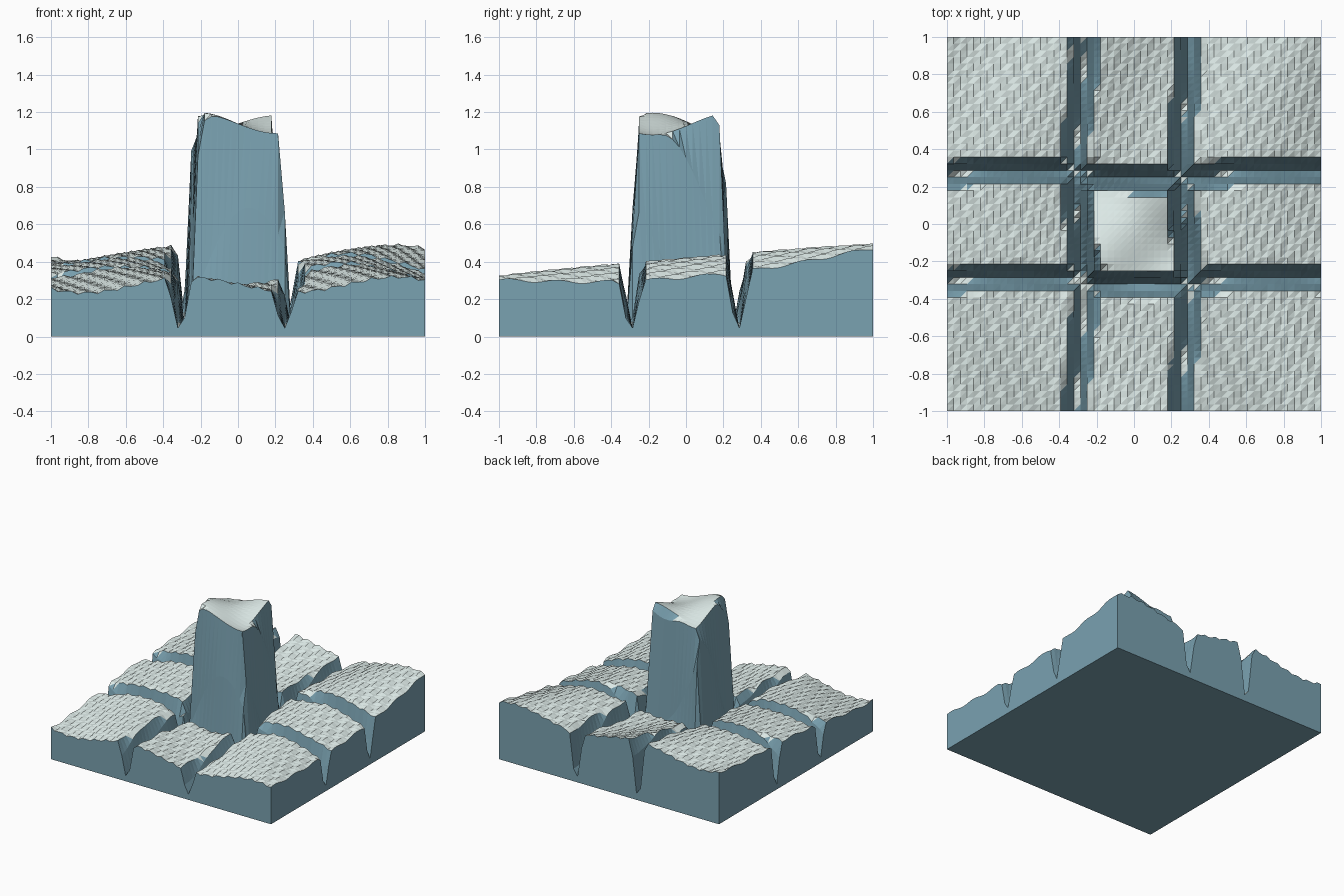
import bpy, bmesh
from math import sin, cos

if "Cube" in bpy.data.objects:
    bpy.data.objects.remove(bpy.data.objects["Cube"])

N = 56                      # grid cells per side
STEP = 2 / N


def ground(x, y):
    # sloping ground with a broad wave and fine shingle-like ripple
    wave = 0.045 * cos(5.3 * (x + 0.28) + 1.8 * (1 - y * y))
    ripple = 0.009 * sin(62 * x + 24 * y)
    return 0.362 + 0.02 * x - 0.035 * x * abs(x) ** 3 + 0.085 * y + wave + ripple


def groove_offsets(x, y):
    # signed distances to the four winding groove centre lines
    left = x - (-0.288 - 0.025 * cos(4.7 * (y - 0.28)))
    right = x - (0.272 + 0.025 * cos(4.7 * (y + 0.35)))
    back = y - (0.265 - 0.025 * cos(4.5 * (x - 0.1)))
    front = y - (-0.305 - 0.025 * cos(4.6 * (x - 0.07)))
    return left, right, back, front


def height(x, y):
    left, right, back, front = groove_offsets(x, y)
    inside = left > 0 and right < 0 and back < 0 and front > 0
    # saddle-shaped tower top in the middle cell, ground elsewhere
    saddle = 1.138 + 0.06 * sin(7.5 * x) * sin(7.5 * (y - 0.03))
    top = saddle if inside else ground(x, y)
    d = min(abs(v) for v in (left, right, back, front))
    t = min(max((d - 0.008) / 0.064, 0), 1)
    return 0.045 + (top - 0.045) * t * t * (3 - 2 * t)


def material(name, color):
    mat = bpy.data.materials.new(name)
    mat.diffuse_color = color
    mat.use_nodes = True
    mat.node_tree.nodes["Principled BSDF"].inputs["Base Color"].default_value = mat.diffuse_color
    return mat


bm = bmesh.new()

# top surface: height grid split into triangles
grid = []
for j in range(N + 1):
    y = -1 + j * STEP
    grid.append([bm.verts.new((-1 + i * STEP, y, height(-1 + i * STEP, y)))
                 for i in range(N + 1)])
for j in range(N):
    for i in range(N):
        a, b = grid[j][i], grid[j][i + 1]
        c, d = grid[j + 1][i + 1], grid[j + 1][i]
        bm.faces.new((a, b, c))
        bm.faces.new((a, c, d))

# side walls and flat base
rim = (grid[0][:-1] + [row[-1] for row in grid[:-1]]
       + grid[-1][:0:-1] + [row[0] for row in grid[:0:-1]])
base = [bm.verts.new((v.co.x, v.co.y, 0)) for v in rim]
for k in range(len(rim)):
    m = (k + 1) % len(rim)
    bm.faces.new((base[k], base[m], rim[m], rim[k]))
bm.faces.new(base[::-1])
bmesh.ops.recalc_face_normals(bm, faces=bm.faces)

# pale tops, blue steep walls and base
for f in bm.faces:
    f.normal_update()
    f.material_index = 0 if f.normal.z > 0.6 else 1

mesh = bpy.data.meshes.new("grooved_terrain_with_tower")
bm.to_mesh(mesh)
bm.free()
mesh.materials.append(material("pale_top", (0.72, 0.82, 0.8, 1)))
mesh.materials.append(material("blue_wall", (0.195, 0.36, 0.44, 1)))
terrain = bpy.data.objects.new("grooved_terrain_with_tower", mesh)
bpy.context.collection.objects.link(terrain)
